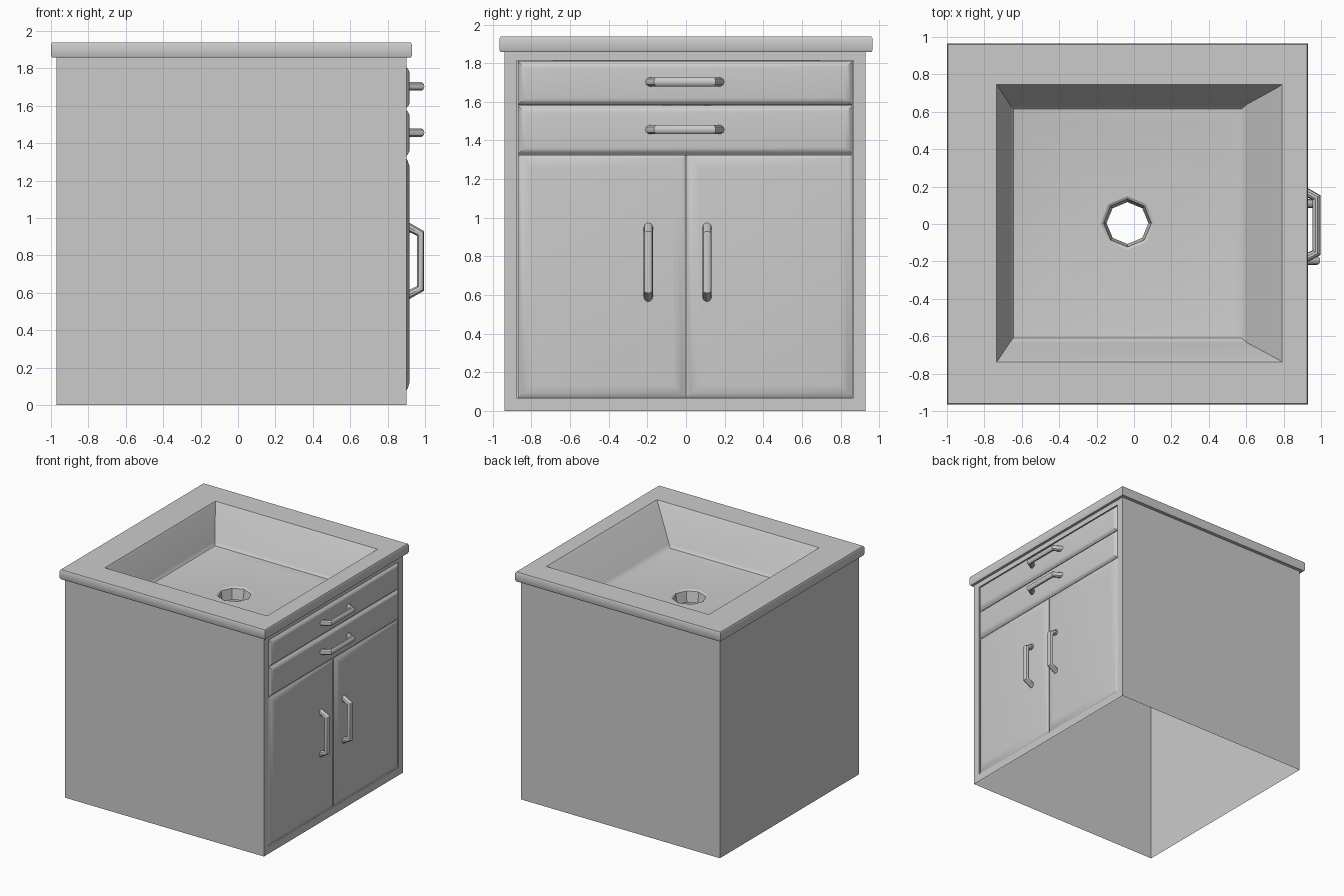
import bpy, math

if "Cube" in bpy.data.objects:
    bpy.data.objects.remove(bpy.data.objects["Cube"])


def rect_z(x0, x1, y0, y1, z, inset=0.0):
    x0, x1, y0, y1 = x0 + inset, x1 - inset, y0 + inset, y1 - inset
    return [(x0, y0, z), (x1, y0, z), (x1, y1, z), (x0, y1, z)]


def rect_x(y0, y1, z0, z1, x, inset=0.0):
    y0, y1, z0, z1 = y0 + inset, y1 - inset, z0 + inset, z1 - inset
    return [(x, y0, z0), (x, y1, z0), (x, y1, z1), (x, y0, z1)]


def octagon(cx, cy, r, z):
    angs = [math.radians(-135 + 45 * i) for i in range(8)]
    return [(cx + r * math.cos(a), cy + r * math.sin(a), z) for a in angs]


def loft(name, loops, cap_first=False, cap_last=False, keep=None):
    """Skin a run of closed loops; a 4-point loop may meet an 8-point one."""
    verts, faces, start = [], [], []
    for lp in loops:
        start.append(len(verts))
        verts += lp
    for k in range(len(loops) - 1):
        n, m = len(loops[k]), len(loops[k + 1])
        step, a, b = m // n, start[k], start[k + 1]
        for i in range(n):
            inner = [b + (i * step + s) % m for s in range(step, -1, -1)]
            faces.append([a + i, a + (i + 1) % n] + inner)
    if cap_first:
        faces.append(list(reversed(range(len(loops[0])))))
    if cap_last:
        faces.append([start[-1] + i for i in range(len(loops[-1]))])
    if keep:
        faces = [f for f in faces if keep([verts[i] for i in f])]
    me = bpy.data.meshes.new(name)
    me.from_pydata(verts, [], faces)
    ob = bpy.data.objects.new(name, me)
    bpy.context.collection.objects.link(ob)
    smooth(ob)
    return ob


def smooth(ob, angle=30):
    bpy.ops.object.select_all(action='DESELECT')
    ob.select_set(True)
    bpy.context.view_layer.objects.active = ob
    bpy.ops.object.shade_smooth_by_angle(angle=math.radians(angle))


# Cabinet shell: open at the top and bottom, with a framed opening on +x
body = (-0.94, 0.93, 0.0, 1.865)
hole = (-0.877, 0.868, 0.066, 1.814)
loft("cabinet_body",
     [rect_x(*body, -0.97), rect_x(*body, 0.902), rect_x(*hole, 0.902), rect_x(*hole, 0.875)],
     cap_first=True,
     keep=lambda p: not (all(v[2] < 0.001 for v in p) or all(v[2] > 1.86 for v in p)))

# Countertop flowing into the basin and the octagonal drain
top = (-1.0, 0.93, -0.965, 0.965)
dx, dy = -0.035, 0.005
loft("countertop_basin", [
    rect_z(-0.97, 0.90, -0.94, 0.93, 1.857),
    rect_z(*top, 1.857, 0.006),
    rect_z(*top, 1.868),
    rect_z(*top, 1.927),
    rect_z(*top, 1.938, 0.006),
    rect_z(-0.735, 0.79, -0.738, 0.745, 1.938),
    rect_z(-0.725, 0.772, -0.725, 0.732, 1.922),
    rect_z(-0.665, 0.605, -0.635, 0.64, 1.655),
    rect_z(-0.645, 0.575, -0.61, 0.615, 1.632),
    rect_z(-0.59, 0.51, -0.55, 0.555, 1.62),
    octagon(dx, dy, 0.143, 1.62),
    octagon(dx, dy, 0.128, 1.61),
    octagon(dx, dy, 0.112, 1.52),
])


# Drawer fronts and doors: softly pillowed panels
def panel(name, y0, y1, z0, z1, inset):
    r = (y0, y1, z0, z1)
    loft(name, [rect_x(*r, 0.875), rect_x(*r, 0.896), rect_x(*r, 0.908, inset * 0.3),
                rect_x(*r, 0.916, inset * 0.7), rect_x(*r, 0.918, inset)],
         cap_first=True, cap_last=True)


panel("upper_drawer", -0.87, 0.862, 1.583, 1.81, 0.04)
panel("lower_drawer", -0.87, 0.862, 1.327, 1.58, 0.04)
panel("door_left", -0.87, -0.001, 0.07, 1.324, 0.065)
panel("door_right", 0.001, 0.862, 0.07, 1.324, 0.065)


# Bar handles: bent round rods
def handle(name, y, z, vertical):
    prof = [(0.90, -0.187), (0.976, -0.147), (0.976, 0.147), (0.90, 0.187)]
    cu = bpy.data.curves.new(name, 'CURVE')
    cu.dimensions = '3D'
    cu.bevel_depth = 0.024
    cu.bevel_resolution = 3
    cu.use_fill_caps = True
    sp = cu.splines.new('POLY')
    sp.points.add(len(prof) - 1)
    for p, (x, t) in zip(sp.points, prof):
        p.co = (x, y, z + t, 1) if vertical else (x, y + t, z, 1)
    ob = bpy.data.objects.new(name, cu)
    bpy.context.collection.objects.link(ob)
    bpy.ops.object.select_all(action='DESELECT')
    ob.select_set(True)
    bpy.context.view_layer.objects.active = ob
    bpy.ops.object.convert(target='MESH')
    smooth(bpy.context.view_layer.objects.active, 35)


handle("upper_drawer_handle", -0.006, 1.703, False)
handle("lower_drawer_handle", -0.006, 1.456, False)
handle("door_left_handle", -0.195, 0.77, True)
handle("door_right_handle", 0.109, 0.77, True)
